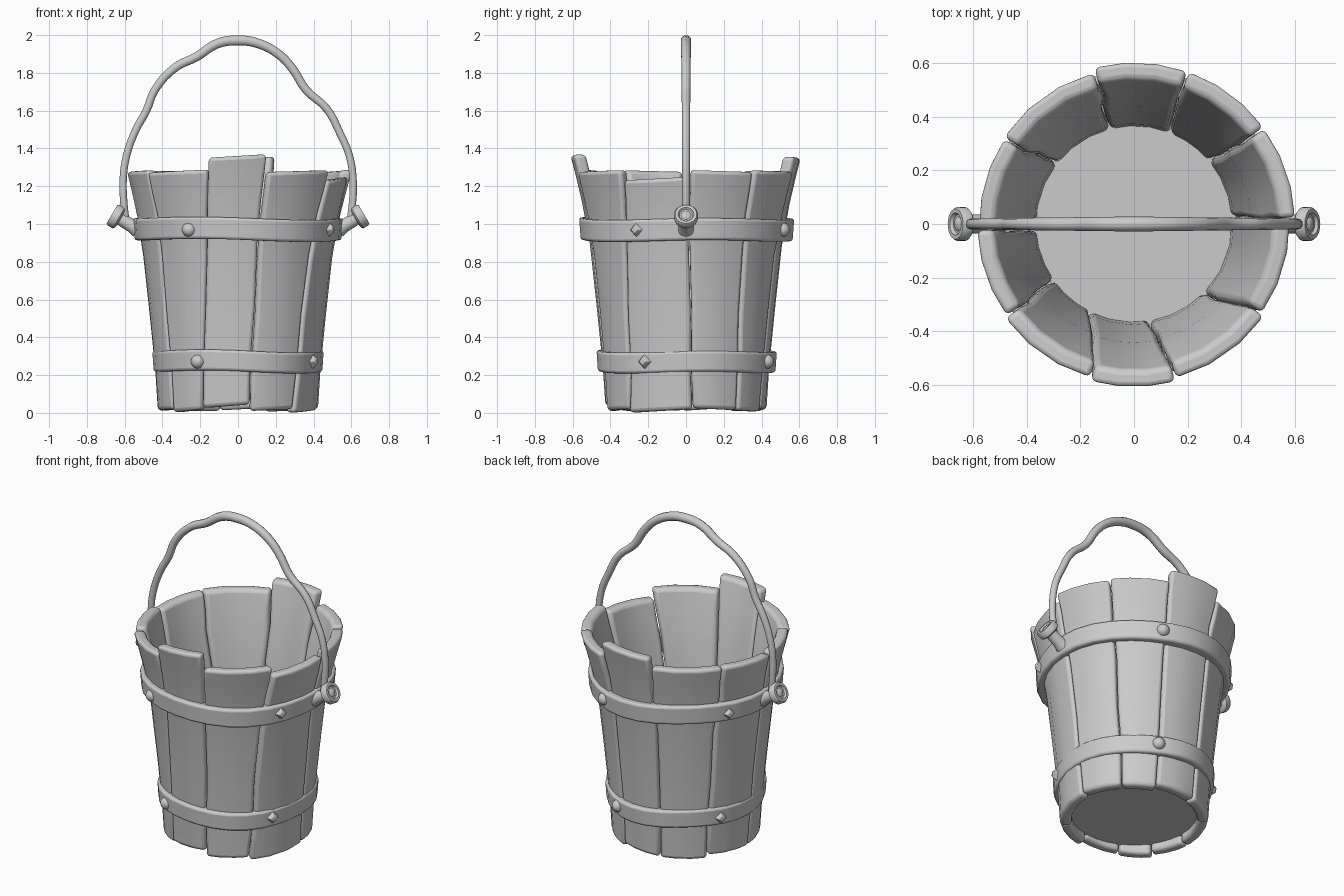
import bpy, bmesh, math, random
from mathutils import Vector

if "Cube" in bpy.data.objects:
    bpy.data.objects.remove(bpy.data.objects["Cube"])

random.seed(4)

def lerp_table(table, z):
    for (z0, r0), (z1, r1) in zip(table, table[1:]):
        if z <= z1:
            return r0 + (r1 - r0) * (z - z0) / (z1 - z0)
    return table[-1][1]

def finish(name, bm, bevel=0.0, segs=3):
    bmesh.ops.recalc_face_normals(bm, faces=bm.faces)
    me = bpy.data.meshes.new(name)
    bm.to_mesh(me)
    bm.free()
    ob = bpy.data.objects.new(name, me)
    bpy.context.collection.objects.link(ob)
    if bevel:
        m = ob.modifiers.new("bevel", 'BEVEL')
        m.width, m.segments = bevel, segs
        m.limit_method, m.angle_limit = 'ANGLE', math.radians(45)
    bpy.ops.object.select_all(action='DESELECT')
    ob.select_set(True)
    bpy.context.view_layer.objects.active = ob
    bpy.ops.object.shade_smooth_by_angle(angle=math.radians(40))
    return ob

def loft(bm, rings, closed=False):
    """Join closed cross-sections; cap the ends unless the loft closes on itself."""
    vs = [[bm.verts.new(p) for p in r] for r in rings]
    n = len(vs[0])
    for a, b in zip(vs, vs[1:] + ([vs[0]] if closed else [])):
        for i in range(n):
            bm.faces.new((a[i], a[(i + 1) % n], b[(i + 1) % n], b[i]))
    if not closed:
        bm.faces.new(vs[0])
        bm.faces.new(vs[-1])

def polar(r, deg, z):
    a = math.radians(deg)
    return Vector((r * math.cos(a), r * math.sin(a), z))

# Staves: boundary angles at top and bottom, with height, foot and flare of each
RADIUS = [(0, .425), (.2, .437), (.35, .45), (.9, .51), (1.08, .54), (1.28, .585), (1.36, .605)]
TOP = [2, 36.5, 70.5, 104.5, 146.5, 182, 216, 254.5, 285, 325]
BOTTOM = [5, 40, 68, 104, 142, 183, 215, 243, 279, 314]
HEIGHT = [1.28, 1.28, 1.35, 1.28, 1.27, 1.28, 1.28, 1.36, 1.28, 1.24]
FOOT = [.02, .01, .02, .01, .02, .015, .01, .035, .015, .01]
FLARE = [.022, .024, .005, .003, 0, .005, .015, .008, .015, .01]
LEVELS = [0, .17, .4, .65, .82, .92, 1]
wobble = [[random.uniform(-1.2, 1.2) * (0 < t < .9) for t in LEVELS] for _ in TOP]

def boundary(k, level):
    t, turn = LEVELS[level], 360 * (k // 10)
    k %= 10
    return BOTTOM[k] + (TOP[k] - BOTTOM[k]) * t + wobble[k][level] + turn

for k in range(10):
    bm = bmesh.new()
    rings = []
    tilt = random.uniform(-.01, .01)
    for i, t in enumerate(LEVELS):
        z = FOOT[k] + (HEIGHT[k] - FOOT[k]) * t
        r = lerp_table(RADIUS, z) + FLARE[k] * max(0, (t - .65) / .35)
        a0, a1 = boundary(k, i) + .3, boundary(k + 1, i) - .3
        outer = [polar(r, a0 + (a1 - a0) * f, z + tilt * (2 * f - 1)) for f in (0, .33, .67, 1)]
        inner = [polar(r - .066, a0 + (a1 - a0) * f, z + tilt * (2 * f - 1)) for f in (1, .67, .33, 0)]
        rings.append(outer + inner)
    loft(bm, rings)
    finish(f"stave_{k + 1}", bm, .02)

# Floor board
bm = bmesh.new()
bmesh.ops.create_cone(bm, cap_ends=True, segments=40, radius1=.385, radius2=.395, depth=.05)
bmesh.ops.translate(bm, verts=bm.verts, vec=(0, 0, .09))
finish("floor", bm)

# Hoops: slightly uneven bands around the staves
def hoop(name, z, rx, ry, inner, half, slope):
    bm = bmesh.new()
    rings = []
    for i in range(30):
        s = math.radians(i * 12)
        dz = .006 * math.sin(3 * s + 1) - .005 * math.cos(s)
        dr = .004 * math.sin(5 * s)
        def p(f, h):
            return Vector((math.cos(s) * (rx * f + dr), math.sin(s) * (ry * f + dr), z + dz + h))
        rings.append([p(1 - slope, -half), p(1 + slope, half), p(inner + slope, half), p(inner - slope, -half)])
    loft(bm, rings, closed=True)
    finish(name, bm, .014)

hoop("upper_hoop", .972, .552, .568, .88, .058, .008)
hoop("lower_hoop", .273, .45, .476, .88, .055, .008)

# Rivets: domes and diamond studs alternating every quarter turn
def rivet(name, kind, loc):
    bm = bmesh.new()
    if kind == "dome":
        bmesh.ops.create_uvsphere(bm, u_segments=20, v_segments=12, radius=.038)
    else:
        bmesh.ops.create_cone(bm, cap_ends=True, segments=4, radius1=.062, radius2=.02, depth=.06)
    ob = finish(name, bm, 0 if kind == "dome" else .004, 2)
    ob.location = loc
    ob.rotation_euler = Vector((loc.x, loc.y, 0)).to_track_quat('Z', 'Y').to_euler()

for label, z, rx, ry in (("upper", .97, .542, .555), ("lower", .272, .443, .464)):
    for j, deg in enumerate((241.5, 332, 67, 152)):
        a = math.radians(deg)
        rivet(f"{label}_rivet_{j + 1}", "diamond" if j % 2 else "dome",
              Vector((rx * math.cos(a), ry * math.sin(a), z)))

# Handle pegs: lathed pin with a dished cap, leaning outward
PEG = [(0, -.01), (.045, -.01), (.036, .03), (.034, .095), (.054, .098), (.063, .106), (.064, .136),
       (.057, .147), (.042, .147), (.035, .136), (.026, .136), (.018, .143), (0, .144)]
for side, name in ((1, "right_peg"), (-1, "left_peg")):
    bm = bmesh.new()
    vs = [bm.verts.new((r, 0, z)) for r, z in PEG]
    es = [bm.edges.new(e) for e in zip(vs, vs[1:])]
    bmesh.ops.spin(bm, geom=vs + es, cent=(0, 0, 0), axis=(0, 0, 1), angle=math.tau, steps=24)
    bmesh.ops.remove_doubles(bm, verts=bm.verts, dist=.0005)
    ob = finish(name, bm)
    ob.location = (side * .54, 0, .978)
    ob.rotation_euler = Vector((side * math.cos(.53), 0, math.sin(.53))).to_track_quat('Z', 'Y').to_euler()

# Handle: bent rod, slimmer toward the ends
PATH = [(-.59, .985), (-.605, 1.12), (-.607, 1.25), (-.588, 1.37), (-.54, 1.5), (-.485, 1.6), (-.44, 1.71),
        (-.33, 1.83), (-.22, 1.885), (-.11, 1.955), (0, 1.972), (.11, 1.955), (.22, 1.895), (.29, 1.82),
        (.36, 1.71), (.47, 1.61), (.54, 1.48), (.59, 1.36), (.61, 1.22), (.605, 1.1), (.59, .985)]
cu = bpy.data.curves.new("handle", 'CURVE')
cu.dimensions = '3D'
cu.bevel_depth, cu.bevel_resolution, cu.resolution_u = .028, 3, 4
cu.use_fill_caps = True
sp = cu.splines.new('BEZIER')
sp.bezier_points.add(len(PATH) - 1)
for bp, (x, z) in zip(sp.bezier_points, PATH):
    bp.co = (x, 0, z)
    bp.radius = 1 - .45 * abs(x)
    bp.handle_left_type = bp.handle_right_type = 'AUTO'
handle = bpy.data.objects.new("handle", cu)
bpy.context.collection.objects.link(handle)
bpy.ops.object.select_all(action='DESELECT')
handle.select_set(True)
bpy.context.view_layer.objects.active = handle
bpy.ops.object.convert(target='MESH')
bpy.ops.object.shade_smooth_by_angle(angle=math.radians(40))
